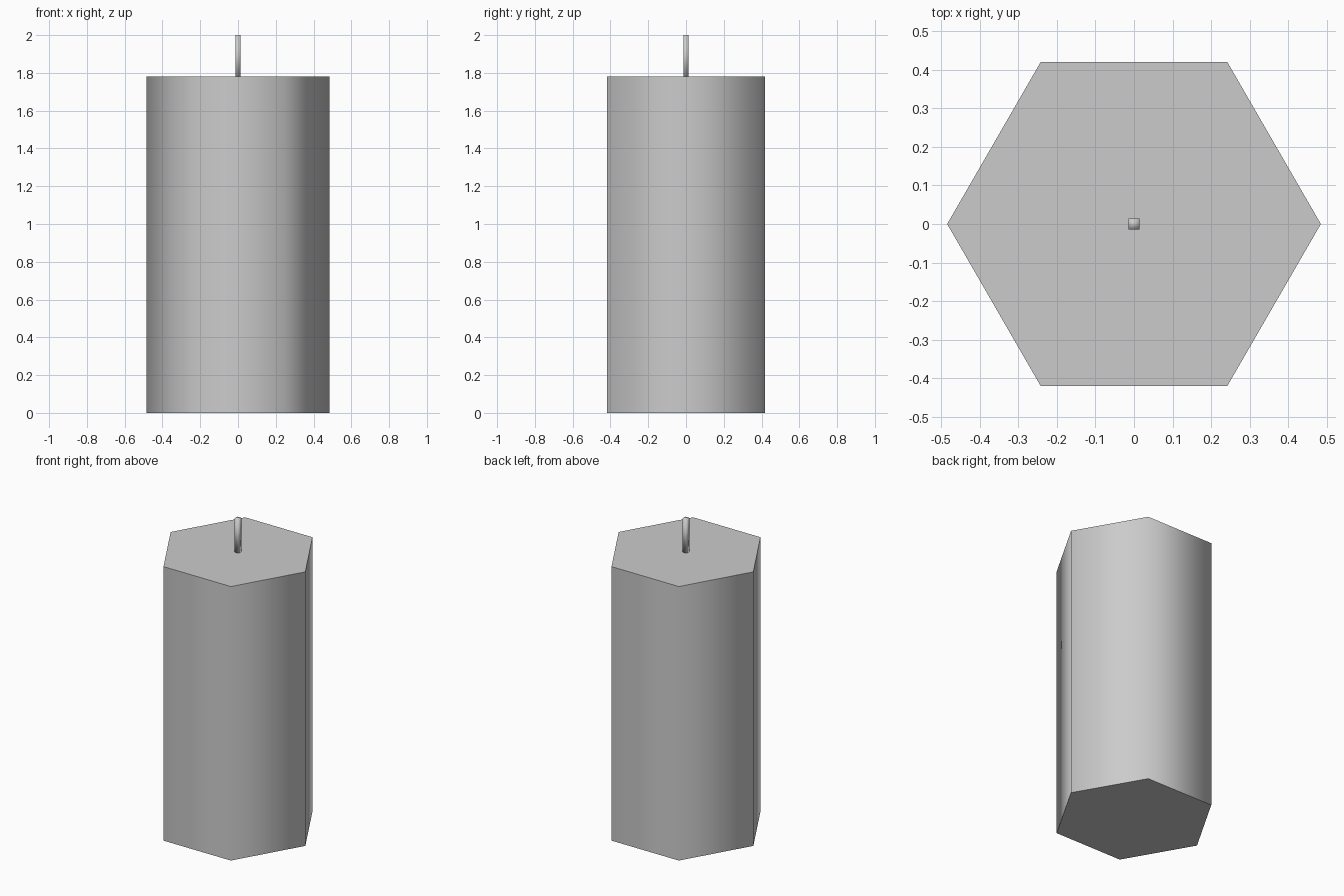
import bpy
from math import pi, radians, sqrt

cube = bpy.data.objects.get("Cube")
if cube:
    bpy.data.objects.remove(cube, do_unlink=True)

# Plain grey shared by both parts
grey = bpy.data.materials.new("light_grey")
grey.use_nodes = True
colour = (0.6, 0.6, 0.6, 1)
grey.diffuse_color = colour
grey.node_tree.nodes["Principled BSDF"].inputs["Base Color"].default_value = colour


def prism(name, sides, radius, bottom, top, turn, smooth_angle):
    """Upright prism, smoothed where faces meet below smooth_angle degrees."""
    bpy.ops.mesh.primitive_cylinder_add(
        vertices=sides, radius=radius, depth=top - bottom,
        location=(0, 0, (bottom + top) / 2), rotation=(0, 0, turn))
    obj = bpy.context.object
    obj.name = name
    bpy.ops.object.transform_apply(location=False, rotation=True, scale=False)
    obj.data.materials.append(grey)
    bpy.ops.object.shade_smooth_by_angle(angle=radians(smooth_angle))
    return obj


# Hexagonal wax body with corners on the x axis: smooth sides, flat ends
prism("candle_body", 6, 0.484, 0, 1.78, pi / 2, 70)

# Thin square wick, smoothed all round
prism("wick", 4, 0.014 * sqrt(2), 1.77, 2.0, pi / 4, 120)
